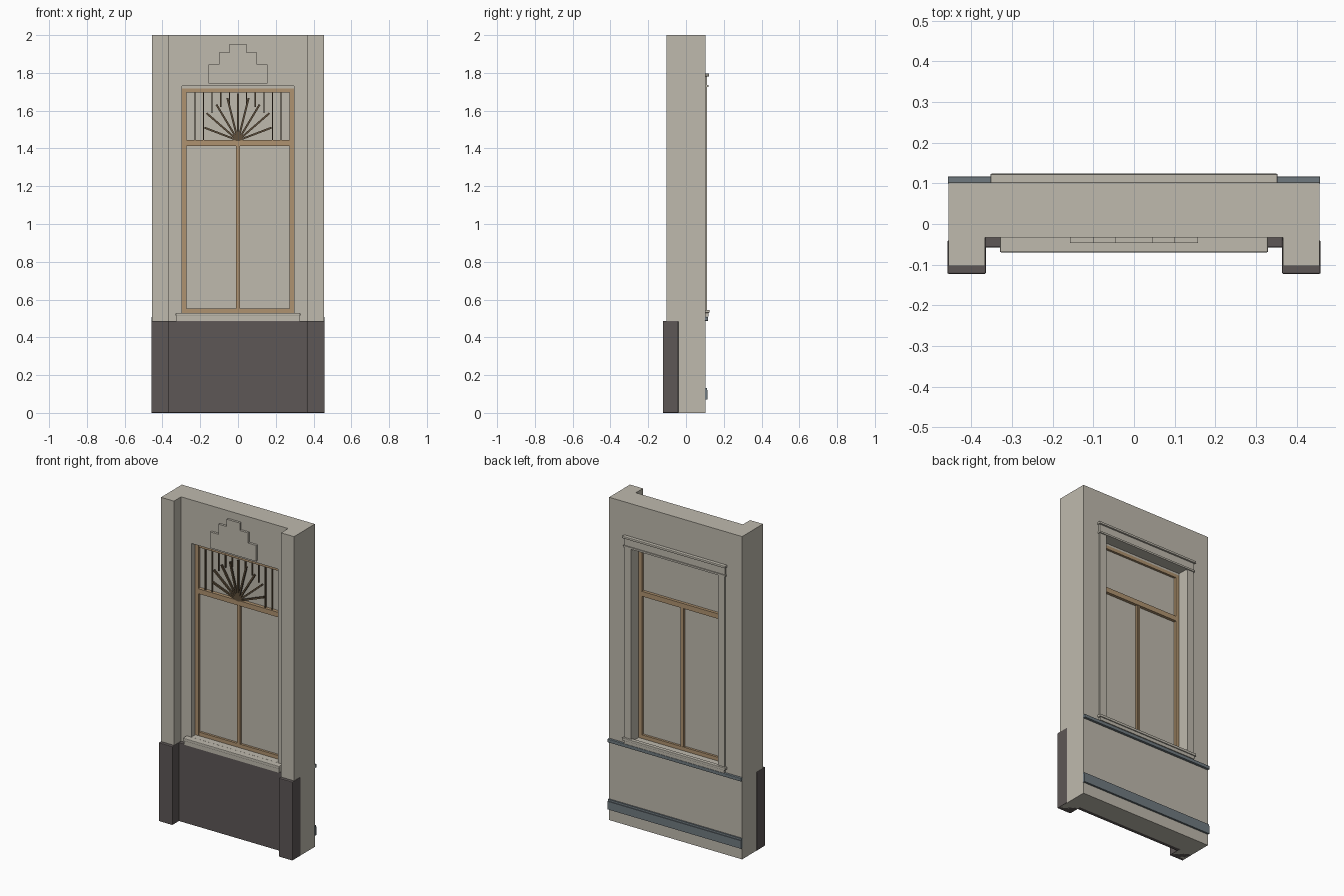
import bpy, bmesh, math
from mathutils import Matrix, Vector

cube = bpy.data.objects.get("Cube")
if cube:
    bpy.data.objects.remove(cube, do_unlink=True)


def material(name, r, g, b):
    m = bpy.data.materials.new(name)
    m.use_nodes = True
    m.diffuse_color = (r, g, b, 1)
    m.node_tree.nodes["Principled BSDF"].inputs["Base Color"].default_value = (r, g, b, 1)
    return m


STONE = material("pale_stone", 0.52, 0.49, 0.42)
DARK = material("dark_plinth", 0.11, 0.095, 0.093)
WOOD = material("tan_wood", 0.43, 0.29, 0.16)
IRON = material("brown_iron", 0.115, 0.08, 0.045)
BLUE = material("blue_grey", 0.16, 0.195, 0.215)


def finish(name, bm, mat):
    bmesh.ops.recalc_face_normals(bm, faces=bm.faces)
    mesh = bpy.data.meshes.new(name)
    bm.to_mesh(mesh)
    bm.free()
    ob = bpy.data.objects.new(name, mesh)
    bpy.context.collection.objects.link(ob)
    mesh.materials.append(mat)
    return ob


def box(name, x, y, z, mat, bevel=0):
    """Box from (low, high) ranges on each axis."""
    bm = bmesh.new()
    size = [r[1] - r[0] for r in (x, y, z)]
    mid = Vector([(r[0] + r[1]) / 2 for r in (x, y, z)])
    bmesh.ops.create_cube(bm, size=1, matrix=Matrix.Translation(mid) @ Matrix.Diagonal((*size, 1)))
    if bevel:
        bmesh.ops.bevel(bm, geom=bm.edges[:], offset=bevel, segments=2, affect='EDGES', profile=0.5)
    return finish(name, bm, mat)


def wide(name, half, y, z, mat, bevel=0):
    """Box centred on x."""
    return box(name, (-half, half), y, z, mat, bevel)


def pair(name, x, y, z, mat, bevel=0):
    """Box on the left and its mirror on the right."""
    box("left_" + name, x, y, z, mat, bevel)
    box("right_" + name, (-x[1], -x[0]), y, z, mat, bevel)


def prism(name, outline, direction, mat):
    bm = bmesh.new()
    face = bm.faces.new([bm.verts.new(p) for p in outline])
    ext = bmesh.ops.extrude_face_region(bm, geom=[face])
    bmesh.ops.translate(bm, vec=direction, verts=[v for v in ext["geom"] if isinstance(v, bmesh.types.BMVert)])
    return finish(name, bm, mat)


# Wall with projecting pilasters, cut through for the window
W, BACK, FACE, PIER = 0.456, 0.102, -0.033, -0.103
OPEN, SILL, HEAD = 0.297, 0.53, 1.73
half_plan = [(W, BACK), (W, PIER), (0.367, PIER), (0.367, FACE)]
plan = half_plan + [(-x, y) for x, y in reversed(half_plan)]
wall = prism("wall", [(x, y, 0) for x, y in plan], (0, 0, 2), STONE)
cutter = wide("window_cutter", OPEN, (-0.3, 0.3), (SILL, HEAD), STONE)
cutter.hide_render = True
cut = wall.modifiers.new("window_opening", 'BOOLEAN')
cut.operation, cut.solver, cut.object = 'DIFFERENCE', 'EXACT', cutter
bpy.context.view_layer.objects.active = wall
bpy.ops.object.modifier_apply(modifier=cut.name)
bpy.data.objects.remove(cutter, do_unlink=True)

# Dark plinth around the foot
pair("pier_plinth", (0.364, 0.459), (-0.123, -0.04), (0, 0.487), DARK, 0.004)
wide("centre_plinth", 0.366, (-0.058, FACE + 0.003), (0, 0.487), DARK, 0.004)

# Front sill with a stepped edge
wide("front_sill_lower", 0.326, (-0.064, FACE + 0.003), (0.487, 0.512), STONE)
wide("front_sill_upper", 0.33, (-0.07, FACE + 0.003), (0.512, SILL), STONE, 0.004)

# Stepped ornament above the window
steps = [(0.157, 1.745), (0.157, 1.844), (0.101, 1.844), (0.101, 1.907), (0.045, 1.907), (0.045, 1.953)]
outline = steps + [(-x, z) for x, z in reversed(steps)]
prism("stepped_ornament", [(x, FACE + 0.002, z) for x, z in outline], (0, -0.016, 0), STONE)

# Window frame, transom, mullion and panes
FRONT, REAR = 0.005, 0.04
pair("frame_stile", (0.273, OPEN), (FRONT, REAR), (SILL, HEAD - 0.012), WOOD)
wide("frame_head", 0.274, (FRONT + 0.001, REAR), (1.697, 1.718), WOOD)
wide("head_stop", OPEN, (FRONT, REAR), (1.718, HEAD), STONE)
wide("frame_foot", 0.274, (FRONT + 0.001, REAR), (SILL, 0.553), WOOD)
wide("transom", 0.274, (FRONT - 0.006, REAR + 0.004), (1.413, 1.444), WOOD)
wide("mullion", 0.011, (FRONT + 0.001, REAR - 0.002), (0.55, 1.415), WOOD)
wide("mullion_bead", 0.004, (FRONT - 0.003, REAR + 0.002), (0.55, 1.413), WOOD)
wide("window_pane", 0.275, (0.02, 0.026), (0.55, 1.7), STONE)

# Iron grille: fan of spokes with upright bars around it
HUB, GRILLE = 1.442, 0.002
for i, (deg, length) in enumerate([(90, 0.25), (76, 0.232), (59, 0.222), (41, 0.22), (21, 0.19)]):
    for side in ((1,) if deg == 90 else (1, -1)):
        spoke = box(f"fan_spoke_{i}_{'left' if side > 0 else 'right'}",
                    (0, length), (-0.005, 0.005), (-0.005, 0.005), IRON)
        angle = math.radians(deg if side > 0 else 180 - deg)
        spoke.location = (0, GRILLE, HUB)
        spoke.rotation_euler = (0, -angle, 0)
for i in range(1, 6):
    x = i * 0.0457
    low = HUB if x > 0.17 else HUB + math.sqrt(0.2 ** 2 - x * x)
    pair(f"grille_bar_{i}", (x - 0.003, x + 0.003), (GRILLE + 0.003, GRILLE + 0.01), (low, 1.7), IRON)

# Inside casing, head mouldings, stool and apron
pair("back_casing", (OPEN, 0.343), (BACK - 0.002, 0.112), (0.54, HEAD), STONE)
wide("back_head_board", 0.345, (BACK - 0.002, 0.112), (HEAD, 1.785), STONE)
wide("back_head_bead", 0.349, (BACK - 0.002, 0.118), (HEAD - 0.004, HEAD + 0.007), STONE)
wide("back_head_cap", 0.353, (BACK - 0.002, 0.123), (1.782, 1.796), STONE, 0.003)
wide("back_stool", 0.353, (BACK - 0.002, 0.124), (0.53, 0.546), STONE, 0.003)
wide("back_apron", 0.343, (BACK - 0.002, 0.118), (0.51, 0.53), STONE)

# Painted rails across the inside
wide("chair_rail", 0.458, (BACK - 0.002, 0.117), (0.487, 0.508), BLUE, 0.003)
wide("base_rail", 0.458, (BACK - 0.002, 0.114), (0.07, 0.12), BLUE)
wide("base_rail_cap", 0.458, (BACK - 0.002, 0.11), (0.12, 0.132), BLUE)
